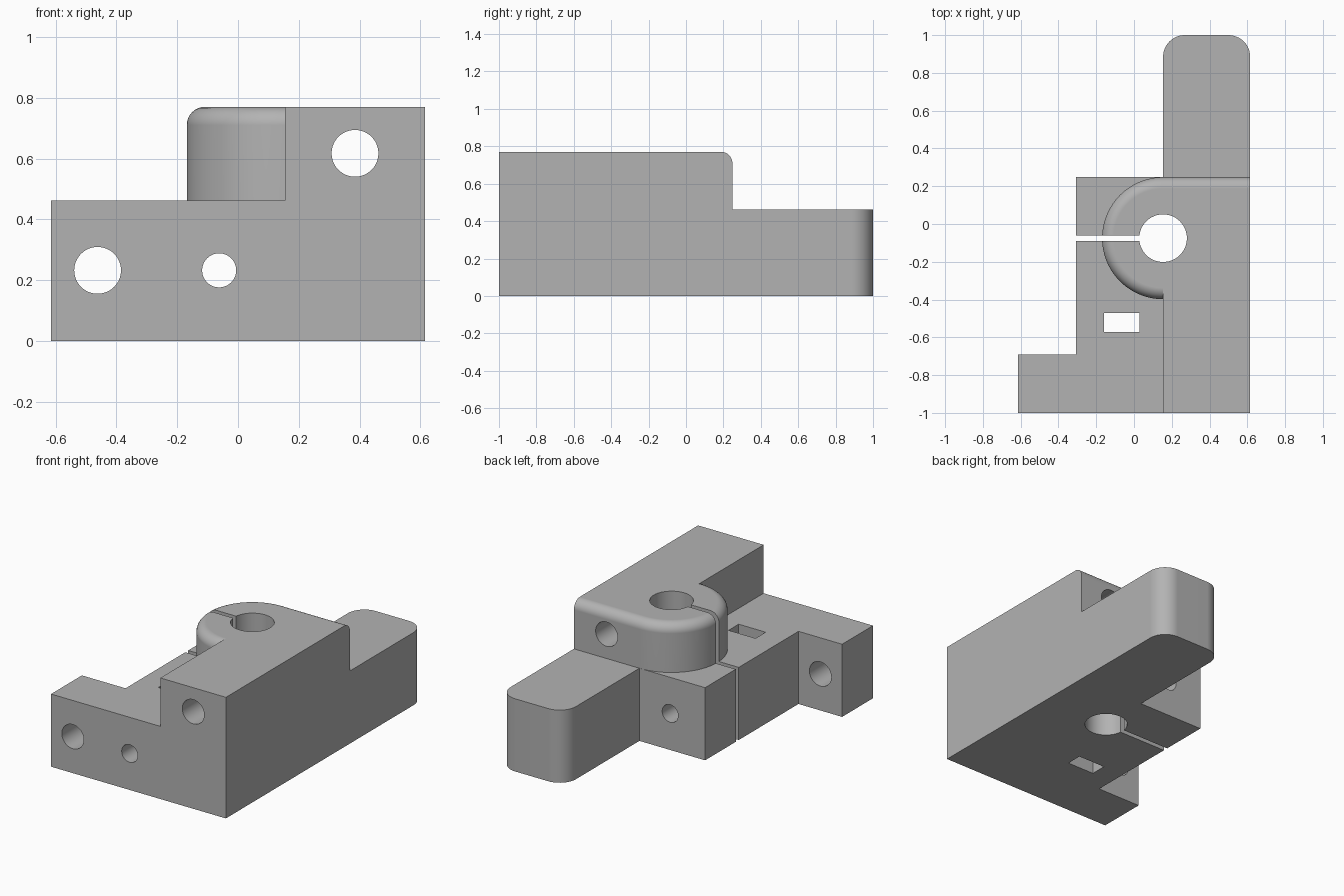
import bpy, bmesh
from math import cos, sin, pi
from mathutils import Matrix, Vector

cube = bpy.data.objects.get("Cube")
if cube:
    bpy.data.objects.remove(cube, do_unlink=True)

HEIGHT, STEP = 0.77, 0.462
BORE = (0.154, -0.075)
HEAD_R = 0.323
RIGHT, INNER = 0.615, 0.154

grey = bpy.data.materials.new("plain grey")
grey.use_nodes = True
grey.diffuse_color = (0.45, 0.45, 0.45, 1)
grey.node_tree.nodes["Principled BSDF"].inputs["Base Color"].default_value = grey.diffuse_color


def arc(cx, cy, r, start, end, n):
    """Points along an arc, angles in units of pi."""
    angles = [pi * (start + (end - start) * i / n) for i in range(n + 1)]
    return [(cx + r * cos(a), cy + r * sin(a)) for a in angles]


def prism(name, outline, z0, z1, fillet=0):
    """Extrude an outline; optionally round its top rim except on the right side."""
    bm = bmesh.new()
    face = bm.faces.new([bm.verts.new((x, y, z0)) for x, y in outline])
    new = bmesh.ops.extrude_face_region(bm, geom=[face])["geom"]
    bmesh.ops.translate(bm, vec=(0, 0, z1 - z0),
                        verts=[v for v in new if isinstance(v, bmesh.types.BMVert)])
    bmesh.ops.recalc_face_normals(bm, faces=bm.faces)
    if fillet:
        rim = [e for e in bm.edges
               if all(v.co.z > z1 - 1e-4 for v in e.verts)
               and any(v.co.x < RIGHT - 1e-4 for v in e.verts)]
        bmesh.ops.bevel(bm, geom=rim, offset=fillet, segments=8, profile=0.5, affect='EDGES')
    return finish(name, bm)


def finish(name, bm):
    mesh = bpy.data.meshes.new(name)
    bm.to_mesh(mesh)
    bm.free()
    mesh.materials.append(grey)
    obj = bpy.data.objects.new(name, mesh)
    bpy.context.collection.objects.link(obj)
    return obj


def box(name, x0, x1, y0, y1, z0, z1):
    return prism(name, [(x0, y0), (x1, y0), (x1, y1), (x0, y1)], z0, z1)


def drill(name, x, z, r):
    """Long cylinder running front to back."""
    bm = bmesh.new()
    bmesh.ops.create_cone(bm, cap_ends=True, segments=48, radius1=r, radius2=r, depth=3,
                          matrix=Matrix.Translation(Vector((x, 0, z))) @ Matrix.Rotation(pi / 2, 4, 'X'))
    return finish(name, bm)


def combine(target, tool, operation):
    """Apply a boolean and discard the tool."""
    tool.hide_render = True
    mod = target.modifiers.new("boolean", 'BOOLEAN')
    mod.operation, mod.solver, mod.object = operation, 'EXACT', tool
    graph = bpy.context.evaluated_depsgraph_get()
    mesh = bpy.data.meshes.new_from_object(target.evaluated_get(graph))
    target.modifiers.clear()
    target.data = mesh
    bpy.data.objects.remove(tool, do_unlink=True)


# Base plate with foot and rounded tongue
corner = 0.115
outline = [(-RIGHT, -1), (RIGHT, -1)]
outline += arc(RIGHT - corner, 1 - corner, corner, 0, 0.5, 12)
outline += arc(INNER + corner, 1 - corner, corner, 0.5, 1, 12)
outline += [(INNER, 0.248), (-0.308, 0.248), (-0.308, -0.69), (-RIGHT, -0.69)]
body = prism("clamp_body", outline, 0, STEP)

# Rounded clamp head and raised rail
head_outline = arc(*BORE, HEAD_R, 0.5, 1.5, 48)
head_outline += [(RIGHT, BORE[1] - HEAD_R), (RIGHT, BORE[1] + HEAD_R)]
head = prism("clamp_head", head_outline, STEP, HEIGHT, fillet=0.06)
rail = box("raised_rail", INNER, RIGHT, -1, -0.25, STEP, HEIGHT)
combine(head, rail, 'UNION')
combine(body, head, 'UNION')

# Bore, clamping slit, nut pocket and cross holes
cutters = [
    prism("bore_cutter", arc(*BORE, 0.126, 0, 2, 64)[:-1], -1, 2),
    box("slit_cutter", -1, BORE[0], -0.09, -0.06, -1, 2),
    box("nut_pocket_cutter", -0.16, 0.03, -0.572, -0.47, -1, 2),
    drill("foot_hole_cutter", -0.462, 0.232, 0.077),
    drill("screw_hole_cutter", -0.062, 0.232, 0.056),
    drill("rail_hole_cutter", 0.385, 0.617, 0.077),
]
for cutter in cutters:
    combine(body, cutter, 'DIFFERENCE')

# Merge coplanar pieces, then smooth only the curved surfaces
bm = bmesh.new()
bm.from_mesh(body.data)
bmesh.ops.remove_doubles(bm, verts=bm.verts, dist=1e-5)
bmesh.ops.dissolve_limit(bm, angle_limit=0.002, verts=bm.verts, edges=bm.edges)
bm.to_mesh(body.data)
bm.free()
bpy.ops.object.select_all(action='DESELECT')
body.select_set(True)
bpy.context.view_layer.objects.active = body
bpy.ops.object.shade_smooth_by_angle(angle=pi / 6)
normals = body.modifiers.new("weighted_normals", 'WEIGHTED_NORMAL')
normals.keep_sharp = True
